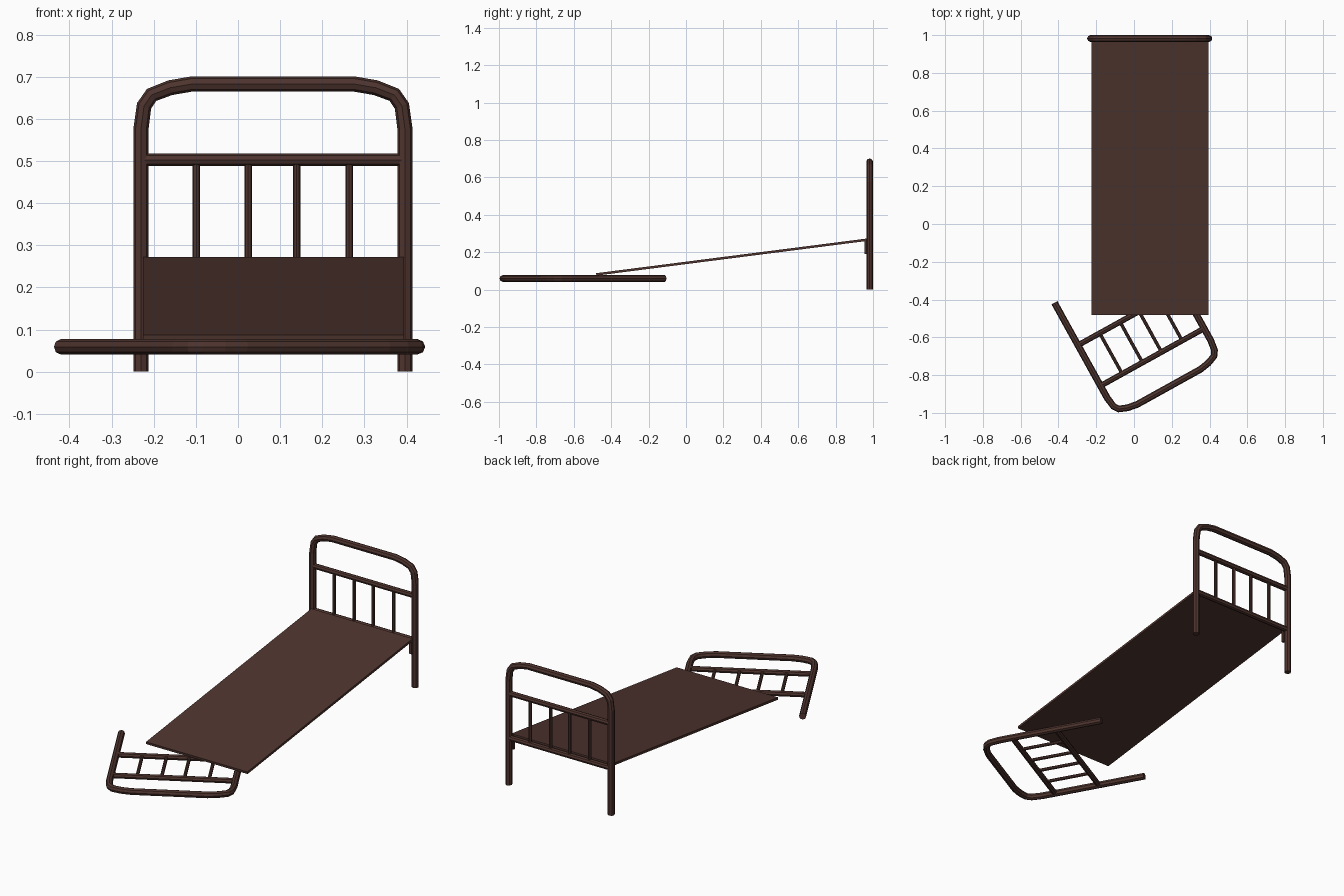
import bpy, bmesh, math
from mathutils import Matrix, Vector

if "Cube" in bpy.data.objects:
    bpy.data.objects.remove(bpy.data.objects["Cube"])

brown = bpy.data.materials.new("dark brown metal")
brown.diffuse_color = (0.0762, 0.0343, 0.0273, 1)
brown.use_nodes = True
brown.node_tree.nodes["Principled BSDF"].inputs["Base Color"].default_value = brown.diffuse_color


def tube(name, pts, radius, matrix):
    """Eight-sided capped tube along points (u, v) in the local xz plane."""
    cu = bpy.data.curves.new(name, 'CURVE')
    cu.dimensions = '3D'
    cu.bevel_depth = radius
    cu.bevel_resolution = 2
    cu.use_fill_caps = True
    sp = cu.splines.new('POLY')
    sp.points.add(len(pts) - 1)
    for p, (u, v) in zip(sp.points, pts):
        p.co = (u, 0, v, 1)
    sp.use_smooth = False
    cu.materials.append(brown)
    ob = bpy.data.objects.new(name, cu)
    bpy.context.collection.objects.link(ob)
    ob.matrix_world = matrix
    bpy.ops.object.select_all(action='DESELECT')
    ob.select_set(True)
    bpy.context.view_layer.objects.active = ob
    bpy.ops.object.convert(target='MESH')
    return bpy.context.object


def box(name, size, matrix):
    me = bpy.data.meshes.new(name)
    bm = bmesh.new()
    bmesh.ops.create_cube(bm, size=1, matrix=Matrix.Diagonal((*size, 1)))
    bm.to_mesh(me)
    bm.free()
    me.materials.append(brown)
    ob = bpy.data.objects.new(name, me)
    bpy.context.collection.objects.link(ob)
    ob.matrix_world = matrix


def bed_end(name, matrix):
    # bent hoop: two legs joined by a rounded top
    half = [(-0.3135, 0), (-0.3135, 0.575), (-0.306, 0.631),
            (-0.288, 0.657), (-0.244, 0.674), (-0.192, 0.683)]
    hoop = half + [(-u, v) for u, v in reversed(half)]
    tube(name + "_hoop", hoop, 0.018, matrix)
    # cross rails
    for label, v in (("upper", 0.503), ("lower", 0.257)):
        tube(f"{name}_{label}_rail", [(-0.31, v), (0.31, v)], 0.015, matrix)
    # upright bars
    for i, u in enumerate((-0.182, -0.059, 0.056, 0.181)):
        tube(f"{name}_bar_{i + 1}", [(u, 0.257), (u, 0.503)], 0.009, matrix)


# standing headboard
bed_end("headboard", Matrix.Translation((0.083, 0.982, 0)))

# fallen footboard, lying flat and turned
a = math.radians(29)
c, s = math.cos(a), math.sin(a)
bed_end("footboard", Matrix(((c, 0, s, -0.147),
                             (s, 0, -c, -0.265),
                             (0, 1, 0, 0.059),
                             (0, 0, 0, 1))))

# sloping bed base
front, back = Vector((0.084, -0.48, 0.081)), Vector((0.084, 0.965, 0.266))
d = back - front
tilt = Matrix.Translation((front + back) / 2) @ Matrix.Rotation(math.atan2(d.z, d.y), 4, 'X')
box("bed_base", (0.62, d.length, 0.013), tilt)

# brackets under the raised end
for side, x in (("left", -0.218), ("right", 0.386)):
    box(f"{side}_bracket", (0.016, 0.012, 0.08), Matrix.Translation((x, 0.96, 0.229)))
